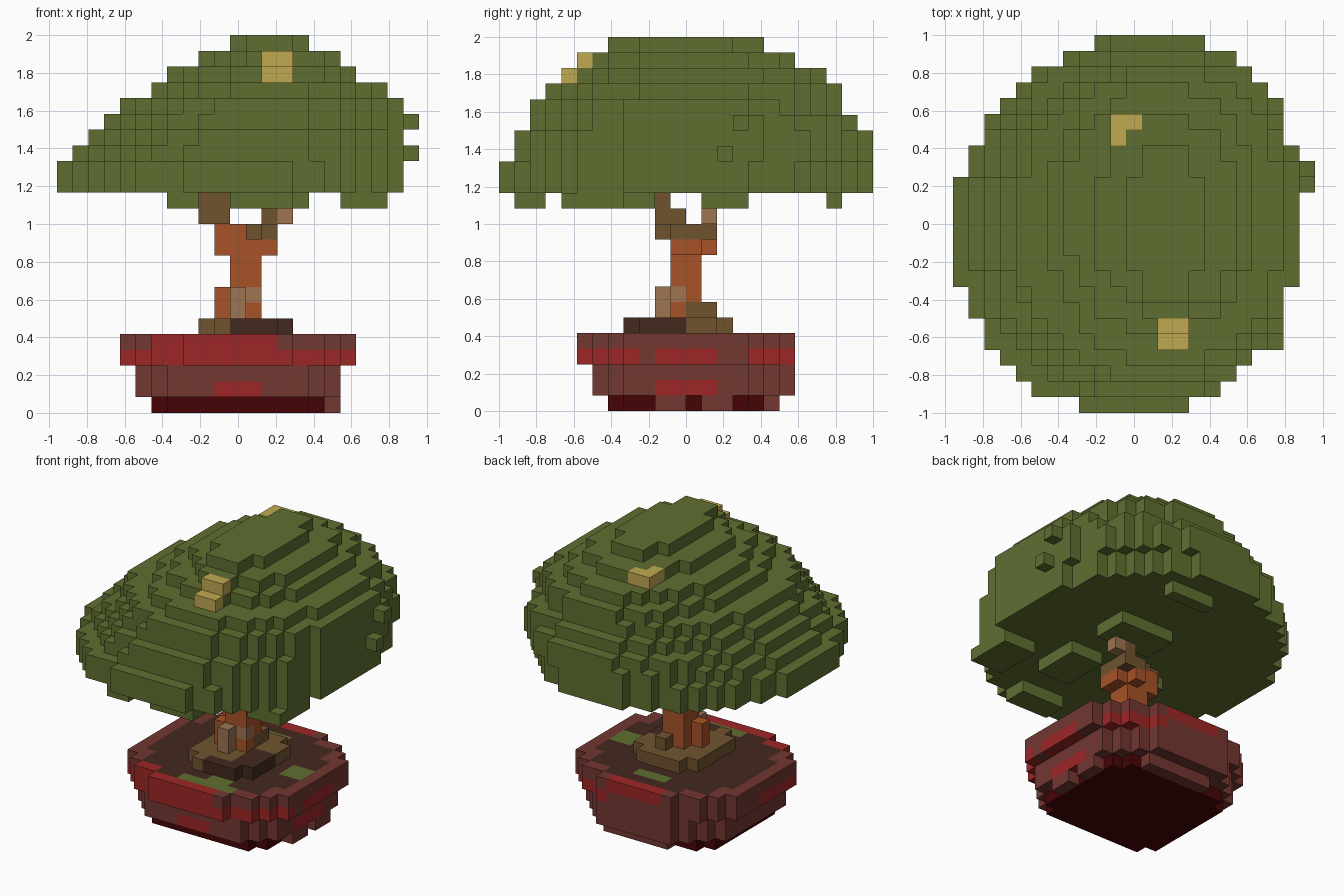
import bpy
import bmesh
from mathutils import Vector

cube = bpy.data.objects.get("Cube")
if cube:
    bpy.data.objects.remove(cube, do_unlink=True)

SIZE = 1 / 12                        # edge of one block
ORIGIN = Vector((-11.5, -12, 0))     # grid corner, in blocks

PALETTE = {
    "leaf green": (95, 111, 49), "gold": (192, 169, 81),
    "orange bark": (167, 83, 40), "brown bark": (112, 84, 47),
    "light bark": (157, 117, 81), "dark soil": (67, 41, 30),
    "red glaze": (157, 38, 38), "clay brown": (114, 55, 49),
    "dark maroon": (70, 4, 6),
}


def linear(c):
    c /= 255
    return c / 12.92 if c <= 0.04045 else ((c + 0.055) / 1.055) ** 2.4


def make_material(name, rgb):
    mat = bpy.data.materials.new(name)
    mat.use_nodes = True
    color = [linear(c) for c in rgb] + [1]
    mat.diffuse_color = color
    bsdf = next(n for n in mat.node_tree.nodes if n.type == 'BSDF_PRINCIPLED')
    bsdf.inputs["Base Color"].default_value = color
    bsdf.inputs["Roughness"].default_value = 0.9
    return mat


MATERIALS = {n: make_material(n, rgb) for n, rgb in PALETTE.items()}
cells = {}                           # (i, j, k) -> (part, colour)


def box(part, color, i, j, k):
    """Fill blocks over half-open index ranges."""
    for x in range(*i):
        for y in range(*j):
            for z in range(*k):
                cells[x, y, z] = (part, color)


def disc(part, color, i, j, k, powers):
    """Fill a rounded layer; powers: -x-y, -x+y, +x-y, +x+y corners."""
    for x in range(*i):
        for y in range(*j):
            u = (2 * x + 1 - i[0] - i[1]) / (i[1] - i[0])
            v = (2 * y + 1 - j[0] - j[1]) / (j[1] - j[0])
            power = powers[2 * (u > 0) + (v > 0)]
            if abs(u) ** power + abs(v) ** power <= 1:
                box(part, color, (x, x + 1), (y, y + 1), k)


def paint(color, i, j, k):
    """Recolour existing blocks inside the ranges."""
    for p, (part, _) in list(cells.items()):
        if all(r[0] <= c < r[1] for c, r in zip(p, (i, j, k))):
            cells[p] = (part, color)


# Pot: foot with clay lumps, body and wide rim
disc("pot", "dark maroon", (6, 17), (7, 17), (0, 1), [4] * 4)
for j in ((10, 12), (13, 15)):
    box("pot", "clay brown", (17, 18), j, (0, 1))
box("pot", "clay brown", (9, 15), (17, 18), (0, 1))
disc("pot", "clay brown", (5, 18), (6, 18), (1, 3), [3.2] * 4)
box("pot", "clay brown", (8, 15), (18, 19), (1, 3))
disc("pot", "clay brown", (4, 19), (5, 19), (3, 5), [2.65] * 4)

# Red glaze patches on the rim and body
paint("red glaze", (4, 19), (5, 9), (3, 4))
paint("red glaze", (5, 14), (5, 7), (4, 5))
for j in ((10, 14), (16, 19)):
    paint("red glaze", (16, 19), j, (3, 4))
paint("red glaze", (4, 5), (8, 13), (3, 4))
paint("red glaze", (9, 14), (18, 19), (4, 5))
paint("red glaze", (14, 18), (17, 19), (3, 4))
paint("red glaze", (10, 13), (6, 7), (1, 2))
paint("red glaze", (17, 18), (10, 14), (1, 2))

# Soil with grass patches, flush with the rim
disc("soil", "dark soil", (5, 18), (6, 18), (4, 5), [2.65] * 4)
for i, j in (((10, 15), (6, 7)), ((12, 14), (7, 8)),
             ((16, 18), (11, 13)), ((10, 13), (16, 17))):
    paint("leaf green", i, j, (4, 5))

# Root mound
disc("roots", "brown bark", (9, 15), (8, 15), (5, 6), [3] * 4)
paint("dark soil", (11, 15), (8, 9), (5, 6))
paint("dark soil", (13, 15), (8, 12), (5, 6))

# Trunk with knots and a flared top
box("trunk", "orange bark", (11, 13), (11, 13), (6, 12))
box("trunk", "orange bark", (10, 11), (11, 12), (6, 8))
box("trunk", "light bark", (11, 12), (10, 11), (6, 8))
box("trunk", "light bark", (12, 13), (11, 12), (7, 8))
box("trunk", "orange bark", (10, 14), (11, 13), (10, 11))
box("trunk", "orange bark", (12, 13), (13, 14), (10, 11))
box("trunk", "orange bark", (10, 12), (11, 13), (11, 12))
box("roots", "brown bark", (12, 13), (12, 14), (6, 7))

# Branches reaching into the leaves
box("branches", "brown bark", (12, 14), (11, 14), (11, 12))
box("branches", "brown bark", (12, 13), (10, 11), (11, 12))
box("branches", "brown bark", (9, 11), (10, 12), (12, 13))
box("branches", "brown bark", (9, 11), (10, 11), (13, 14))
box("branches", "brown bark", (13, 14), (13, 14), (12, 13))
box("branches", "light bark", (14, 15), (13, 14), (12, 13))

# Canopy layers from bottom to top: x range, y range, corner roundness
LOW = (2.1, 1.75, 2.25, 2.2)
MIDDLE = (2.1, 1.8, 2.4, 2.5)
HIGH = (2.1, 2, 2.15, 2.15)
LAYERS = [
    ((0, 22), (0, 24), LOW), ((0, 22), (0, 24), LOW),
    ((1, 22), (1, 24), MIDDLE), ((2, 22), (1, 24), MIDDLE),
    ((3, 22), (2, 23), MIDDLE), ((4, 22), (2, 22), HIGH),
    ((6, 21), (3, 22), HIGH), ((7, 19), (5, 21), HIGH),
    ((9, 18), (6, 19), HIGH), ((11, 16), (7, 17), HIGH),
]
for n, (i, j, powers) in enumerate(LAYERS):
    disc("canopy", "leaf green", i, j, (14 + n, 15 + n), powers)

# Stray leaf blocks on the side and hanging clumps below
for j, k in ((14, 16), (15, 18)):
    box("canopy", "leaf green", (21, 23), (j, j + 1), (k, k + 1))
for i, j in (((7, 9), (1, 3)), ((11, 15), (1, 3)), ((18, 21), (4, 8)),
             ((7, 9), (7, 10)), ((13, 16), (6, 10)),
             ((11, 16), (13, 16)), ((12, 16), (21, 22))):
    box("canopy", "leaf green", i, j, (13, 14))

# Golden blossoms
box("blossoms", "gold", (13, 15), (5, 6), (22, 23))
box("blossoms", "gold", (13, 15), (4, 5), (21, 22))
box("blossoms", "gold", (10, 11), (17, 19), (22, 23))
box("blossoms", "gold", (11, 12), (18, 19), (22, 23))


def build(part):
    """Turn the blocks of one part into a mesh of its exposed faces."""
    bm = bmesh.new()
    verts, slots = {}, []

    def vert(p):
        key = tuple(p)
        if key not in verts:
            verts[key] = bm.verts.new((Vector(p) + ORIGIN) * SIZE)
        return verts[key]

    for p, (owner, color) in cells.items():
        if owner != part:
            continue
        if color not in slots:
            slots.append(color)
        for axis in range(3):
            b, c = (axis + 1) % 3, (axis + 2) % 3
            for side in (0, 1):
                near = list(p)
                near[axis] += 2 * side - 1
                if tuple(near) in cells:
                    continue
                loop = []
                for db, dc in ((0, 0), (1, 0), (1, 1), (0, 1)):
                    q = list(p)
                    q[axis] += side
                    q[b] += db
                    q[c] += dc
                    loop.append(vert(q))
                face = bm.faces.new(loop if side else loop[::-1])
                face.material_index = slots.index(color)
    mesh = bpy.data.meshes.new(part)
    bm.to_mesh(mesh)
    bm.free()
    for color in slots:
        mesh.materials.append(MATERIALS[color])
    bpy.context.collection.objects.link(bpy.data.objects.new(part, mesh))


for part in ("pot", "soil", "roots", "trunk", "branches", "canopy", "blossoms"):
    build(part)
